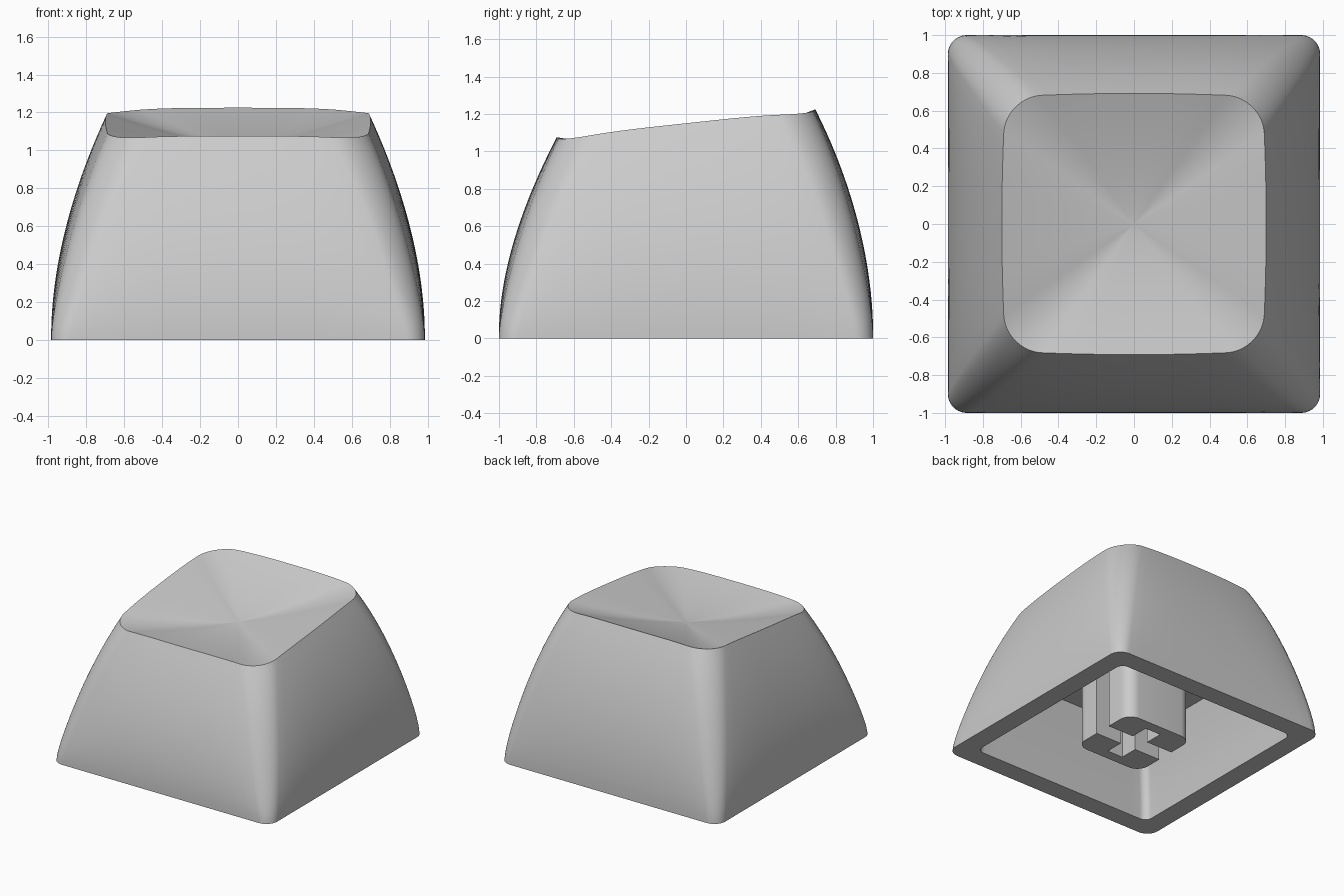
import bpy, bmesh
from math import sin, cos, pi

cube = bpy.data.objects.get("Cube")
if cube:
    bpy.data.objects.remove(cube, do_unlink=True)

grey = bpy.data.materials.new("light_grey_plastic")
grey.use_nodes = True
grey.diffuse_color = (0.6, 0.6, 0.6, 1)
grey.node_tree.nodes["Principled BSDF"].inputs["Base Color"].default_value = (0.6, 0.6, 0.6, 1)

CEILING = 0.65
MID_TOP = 1.15
DISH_DEPTH = 0.13


def finish(bm, name):
    bmesh.ops.recalc_face_normals(bm, faces=bm.faces)
    mesh = bpy.data.meshes.new(name)
    bm.to_mesh(mesh)
    bm.free()
    obj = bpy.data.objects.new(name, mesh)
    bpy.context.collection.objects.link(obj)
    mesh.materials.append(grey)
    bpy.ops.object.select_all(action='DESELECT')
    obj.select_set(True)
    bpy.context.view_layer.objects.active = obj
    bpy.ops.object.shade_smooth_by_angle(angle=pi / 6)
    return obj


def outline(hx, hy, r, bulge=0.0, arc=10, side=16):
    """Rounded rectangle whose sides bow outwards by the bulge ratio."""
    corners = []
    for k, (sx, sy) in enumerate([(1, 1), (-1, 1), (-1, -1), (1, -1)]):
        corners.append([(sx * (hx - r) + r * cos((k + i / arc) * pi / 2),
                         sy * (hy - r) + r * sin((k + i / arc) * pi / 2))
                        for i in range(arc + 1)])
    pts = []
    for k, c in enumerate(corners):
        (x0, y0), (x1, y1) = c[-1], corners[(k + 1) % 4][0]
        pts += c
        pts += [(x0 + (x1 - x0) * i / side, y0 + (y1 - y0) * i / side)
                for i in range(1, side)]
    return [(x * (1 + bulge * (1 - (y / hy) ** 2)),
             y * (1 + bulge * (1 - (x / hx) ** 2))) for x, y in pts]


def rim_height(x, y):
    """Tilted top plane, dipping slightly at the corners."""
    return MID_TOP + 0.108 * y - 0.035 * abs(x * y / 0.49) ** 4


# Cap shell: cavity, bottom edge, curved walls and dished top as one loft
rings = []
for t in (1, 0.75, 0.5, 0.25, 0):
    inset = 0.13 * t ** 1.5
    rings.append([(x, y, CEILING * t)
                  for x, y in outline(0.825 - inset, 0.84 - inset, 0.06)])
WALL_STEPS = 20
for i in range(WALL_STEPS + 1):
    t = i / WALL_STEPS
    k = t ** 1.8
    ring = outline(0.985 - 0.305 * k, 1.0 - 0.328 * k, 0.1 + 0.09 * t, 0.029 * t)
    rings.append([(x, y, t * rim_height(x, y)) for x, y in ring])
rim = rings[-1]
DISH_STEPS = 14
for i in range(1, DISH_STEPS):
    s = 1 - i / DISH_STEPS
    rings.append([(x * s, y * s,
                   MID_TOP + s * (z - MID_TOP) - DISH_DEPTH * (1 - s ** 1.5))
                  for x, y, z in rim])

bm = bmesh.new()
loops = [[bm.verts.new(p) for p in ring] for ring in rings]
n = len(rim)
for a, b in zip(loops, loops[1:]):
    for i in range(n):
        j = (i + 1) % n
        bm.faces.new((a[i], a[j], b[j], b[i]))
bm.faces.new(loops[0])
centre = bm.verts.new((0, 0, MID_TOP - DISH_DEPTH))
for i in range(n):
    bm.faces.new((loops[-1][i], loops[-1][(i + 1) % n], centre))
finish(bm, "cap_shell")


# Stem: two C-shaped halves left by a through slot and a cross notch
def stem_half(name, sign):
    half, r, slot, notch = 0.305, 0.1, 0.07, 0.22
    right = [(slot, notch), (slot, slot), (half, slot)]
    right += [(half - r + r * cos(i * pi / 16), half - r + r * sin(i * pi / 16))
              for i in range(9)]
    profile = right + [(-x, y) for x, y in reversed(right)]
    bm = bmesh.new()
    face = bm.faces.new([bm.verts.new((x, sign * y, 0)) for x, y in profile])
    top = bmesh.ops.extrude_face_region(bm, geom=[face], use_keep_orig=True)["geom"]
    bmesh.ops.translate(bm, verts=[v for v in top if isinstance(v, bmesh.types.BMVert)],
                        vec=(0, 0, CEILING + 0.01))
    finish(bm, name)


stem_half("stem_back", 1)
stem_half("stem_front", -1)
